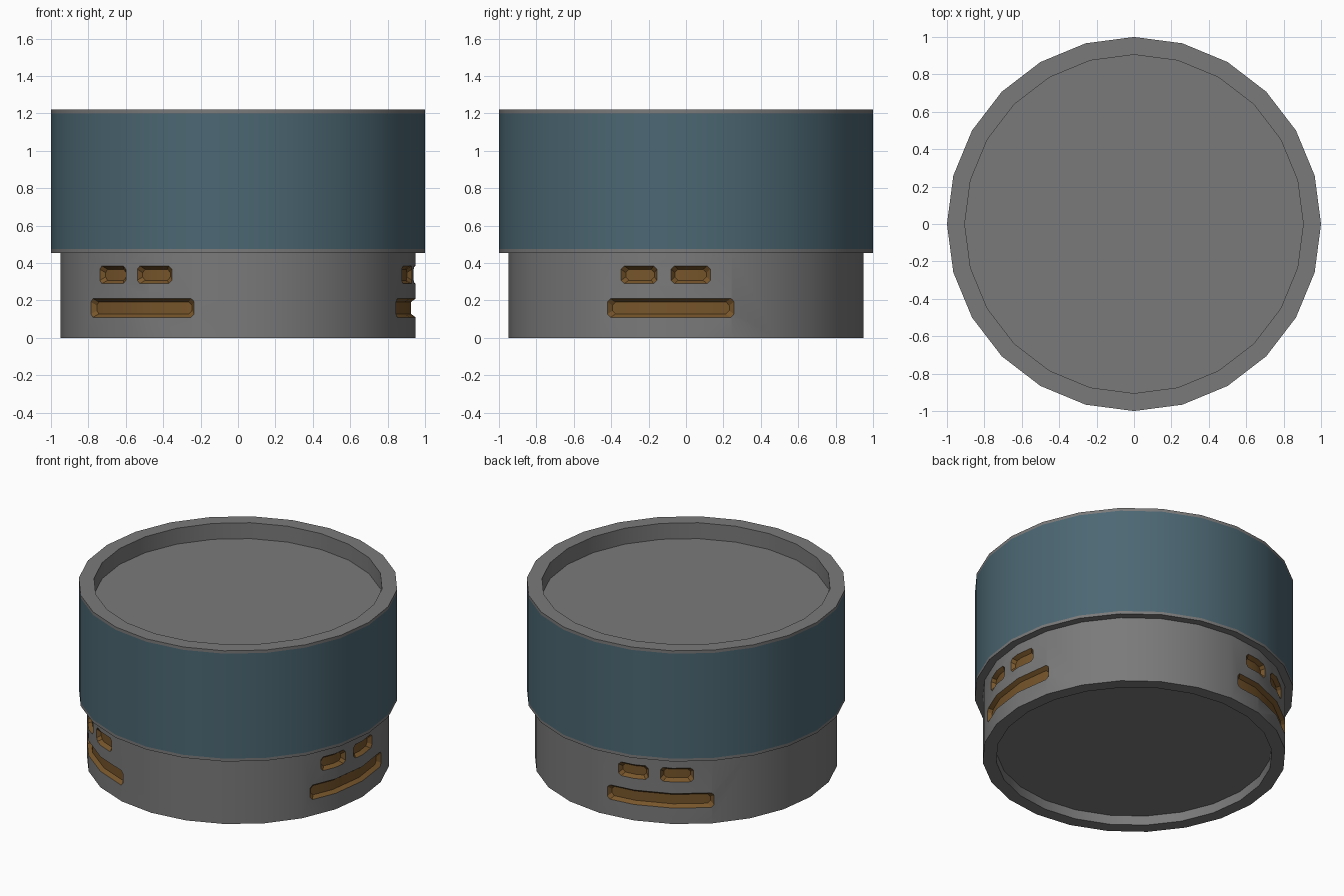
import bpy, bmesh, math

if "Cube" in bpy.data.objects:
    bpy.data.objects.remove(bpy.data.objects["Cube"])

SIDES = 24
STEP = 2 * math.pi / SIDES


def material(name, color):
    m = bpy.data.materials.new(name)
    m.diffuse_color = (*color, 1)
    m.use_nodes = True
    m.node_tree.nodes["Principled BSDF"].inputs["Base Color"].default_value = m.diffuse_color
    return m


MATS = [material("grey metal", (0.195, 0.195, 0.195)),
        material("slate blue", (0.072, 0.136, 0.171)),
        material("amber", (0.185, 0.092, 0.024))]


def make_object(name, bm):
    bmesh.ops.recalc_face_normals(bm, faces=bm.faces)
    mesh = bpy.data.meshes.new(name)
    bm.to_mesh(mesh)
    bm.free()
    ob = bpy.data.objects.new(name, mesh)
    bpy.context.collection.objects.link(ob)
    for m in MATS:
        mesh.materials.append(m)
    return ob


def lathe(name, profile, band=None):
    """Spin a profile of (radius, z); both ends are capped."""
    bm = bmesh.new()
    rings = [[bm.verts.new((r * math.cos(i * STEP), r * math.sin(i * STEP), z))
              for i in range(SIDES)] for r, z in profile]
    for k, (a, b) in enumerate(zip(rings, rings[1:])):
        for i in range(SIDES):
            j = (i + 1) % SIDES
            f = bm.faces.new((a[i], a[j], b[j], b[i]))
            f.material_index = 1 if k == band else 0
    bm.faces.new(rings[0])
    bm.faces.new(rings[-1])
    return make_object(name, bm)


def smooth(ob):
    bpy.ops.object.select_all(action='DESELECT')
    ob.select_set(True)
    bpy.context.view_layer.objects.active = ob
    bpy.ops.object.shade_smooth_by_angle(angle=math.radians(30))


BASE_R = 0.95


def wall_point(angle, offset, z):
    """Point on the faceted base wall, moved outward by offset."""
    local = (angle % STEP) - STEP / 2
    r = (BASE_R * math.cos(STEP / 2) + offset) / math.cos(local)
    return (r * math.cos(angle), r * math.sin(angle), z)


def add_slot(bm, turn, a, b, z0, z1):
    """Tapered, corner-cut slot cutter that follows the wall facets."""
    a, b = math.radians(a), math.radians(b)
    c, inset, depth, out = 0.018, 0.018, 0.025, 0.02
    s, grow = inset / BASE_R, inset * out / depth
    ca = c / BASE_R
    kinks = [k * STEP for k in range(-4, 5)
             if a + ca + s + 0.005 < k * STEP < b - ca - s - 0.005]
    # angle, direction of taper, corner cut
    cols = ([(a, 1, c), (a + ca, 1, 0)] + [(k, 0, 0) for k in kinks]
            + [(b - ca, -1, 0), (b, -1, c)])
    loops = []
    for t, d, cut in cols:
        ti, to = t + d * s + turn, t - d * grow / BASE_R + turn
        loops.append([bm.verts.new(p) for p in (
            wall_point(ti, -depth, z0 + cut + inset),
            wall_point(ti, -depth, z1 - cut - inset),
            wall_point(to, out, z1 - cut + grow),
            wall_point(to, out, z0 + cut - grow))])
    faces = [bm.faces.new(loops[0]), bm.faces.new(loops[-1])]
    for p, q in zip(loops, loops[1:]):
        for i in range(4):
            j = (i + 1) % 4
            faces.append(bm.faces.new((p[i], p[j], q[j], q[i])))
    for f in faces:
        f.material_index = 2


# wide upper drum with recessed lid and coloured band
drum = lathe("upper_drum", [(0.905, 1.11), (0.905, 1.22), (1, 1.22), (1, 1.2),
                            (1, 0.475), (1, 0.455), (0.9, 0.455)], band=3)
smooth(drum)

# narrower base with hollow underside
base = lathe("base", [(0.865, 0.065), (0.865, 0), (BASE_R, 0), (BASE_R, 0.465)])

# three groups of amber slots cut into the base
bm = bmesh.new()
for n in range(3):
    turn = n * math.radians(120)
    add_slot(bm, turn, -26.4, 15.6, 0.11, 0.21)
    add_slot(bm, turn, -21.6, -9.5, 0.29, 0.385)
    add_slot(bm, turn, -4.8, 7.9, 0.29, 0.385)
cutter = make_object("slot_cutter", bm)
cutter.hide_render = True

mod = base.modifiers.new("slots", 'BOOLEAN')
mod.operation = 'DIFFERENCE'
mod.solver = 'EXACT'
mod.object = cutter
bpy.context.view_layer.objects.active = base
bpy.ops.object.modifier_apply(modifier=mod.name)
bpy.data.objects.remove(cutter)
smooth(base)
